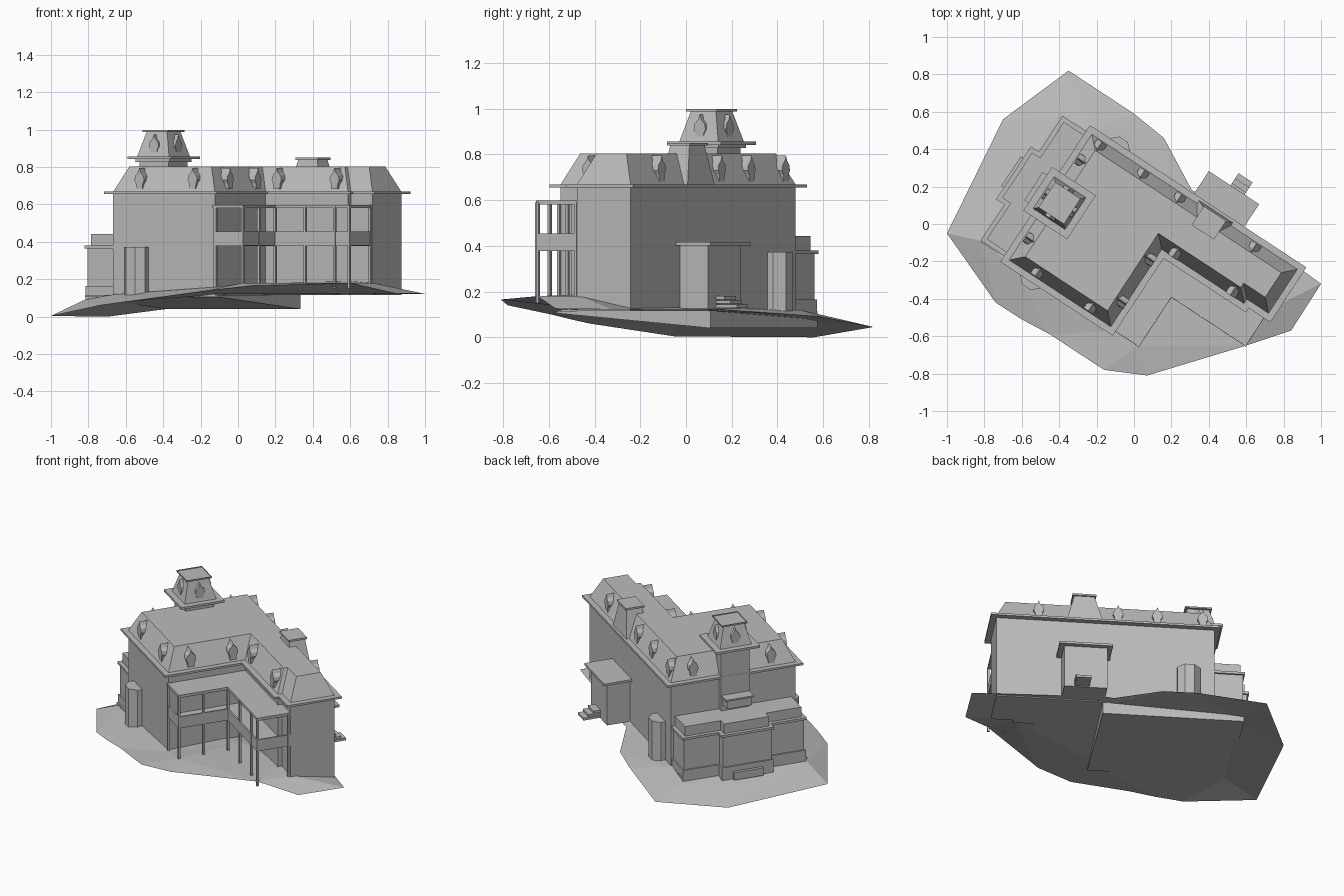
import bpy, bmesh, math
from mathutils import Vector
from mathutils.geometry import delaunay_2d_cdt

cube = bpy.data.objects.get("Cube")
if cube:
    bpy.data.objects.remove(cube, do_unlink=True)

TURN = math.radians(-33.3)      # the house stands turned on its plot

stone = bpy.data.materials.new("plain grey")
stone.use_nodes = True
stone.diffuse_color = (0.5, 0.5, 0.5, 1)
stone.node_tree.nodes["Principled BSDF"].inputs["Base Color"].default_value = (0.5, 0.5, 0.5, 1)


def finish(name, bm, turn=TURN):
    bmesh.ops.recalc_face_normals(bm, faces=bm.faces)
    mesh = bpy.data.meshes.new(name)
    bm.to_mesh(mesh)
    bm.free()
    mesh.materials.append(stone)
    obj = bpy.data.objects.new(name, mesh)
    obj.rotation_euler.z = turn
    bpy.context.collection.objects.link(obj)
    return obj


def rect(u0, u1, v0, v1):
    return [(u0, v0), (u1, v0), (u1, v1), (u0, v1)]


def square(u, v, h):
    return rect(u - h, u + h, v - h, v + h)


def offset(poly, d):
    """Grow a right-angled counter-clockwise outline by d."""
    out = []
    for i, p in enumerate(poly):
        p = Vector(p)
        a = (p - Vector(poly[i - 1])).normalized()
        b = (Vector(poly[(i + 1) % len(poly)]) - p).normalized()
        out.append((p.x + d * (a.y + b.y), p.y - d * (a.x + b.x)))
    return out


def loft(bm, low, high, z0, z1):
    """Solid between two outlines with the same number of corners."""
    a = [bm.verts.new((*p, z0)) for p in low]
    b = [bm.verts.new((*p, z1)) for p in high]
    n = len(a)
    for i in range(n):
        j = (i + 1) % n
        bm.faces.new((a[i], a[j], b[j], b[i]))
    bm.faces.new(a[::-1])
    return bm.faces.new(b)


def solid(name, poly, z0, z1, grow=0, top=None):
    bm = bmesh.new()
    loft(bm, offset(poly, grow), offset(poly, grow if top is None else top), z0, z1)
    return finish(name, bm)


# Main L-shaped house
house = [(-.452, -.527), (.198, -.527), (.198, -.032), (.725, -.032),
         (.725, -.004), (.863, -.004), (.863, .277), (-.452, .277)]
solid("house_walls", house, .115, .66)
solid("eaves", house, .655, .668, .035)
solid("mansard_roof", house, .668, .803, 0, -.062)

# Tower with its own small mansard
tc = (-.394, -.125)
solid("tower_shaft", square(*tc, .092), .1, .84)
solid("tower_trim", square(*tc, .108), .828, .842)
solid("tower_eaves", square(*tc, .14), .842, .856)
solid("tower_roof", square(*tc, .102), .856, .99, 0, -.037)
bm = bmesh.new()
cap = square(*tc, .081)
lid = loft(bm, cap, cap, .988, .998)
bmesh.ops.inset_individual(bm, faces=[lid], thickness=.022)
bmesh.ops.translate(bm, verts=lid.verts, vec=(0, 0, -.007))
finish("tower_cap", bm)
balcony = rect(-.55, -.48, -.205, -.045)
solid("tower_balcony", balcony, .48, .535)
solid("tower_balcony_rim", balcony, .535, .545, .01)

# Pointed dormer windows
DORMER = [(-.02, 0), (.02, 0), (.022, .03), (.031, .048), (.026, .072),
          (.008, .09), (0, .112), (-.008, .09), (-.026, .072), (-.031, .048), (-.022, .03)]


def dormer(bm, u, v, side, z, deep=.06):
    out = Vector((math.cos(side), math.sin(side), 0))
    along = Vector((-out.y, out.x, 0))
    base = Vector((u, v, z))
    ring = [bm.verts.new(base + along * w + Vector((0, 0, h))) for w, h in DORMER]
    face = bm.faces.new(ring)
    ext = bmesh.ops.extrude_face_region(bm, geom=[face])
    moved = [e for e in ext["geom"] if isinstance(e, bmesh.types.BMVert)]
    bmesh.ops.translate(bm, verts=moved, vec=-out * deep)


EAST, NORTH, WEST, SOUTH = 0, math.pi / 2, math.pi, -math.pi / 2
bm = bmesh.new()
for u in (-.383, -.109, .127, .606):
    dormer(bm, u, .272, NORTH, .682)
for u in (-.288, .052):
    dormer(bm, u, -.523, SOUTH, .682)
for u in (.27, .64):
    dormer(bm, u, -.036, SOUTH, .682)
for v in (-.381, -.11):
    dormer(bm, .202, v, EAST, .682)
for v in (.128, -.374):
    dormer(bm, -.446, v, WEST, .682)
for side in (EAST, NORTH, WEST, SOUTH):
    dormer(bm, tc[0] + .096 * math.cos(side), tc[1] + .096 * math.sin(side), side, .862, .05)
finish("dormer_windows", bm)

# Tapered chimney breaking through the back roof
bm = bmesh.new()
loft(bm, rect(.22, .44, .15, .297), rect(.27, .392, .175, .275), .66, .838)
finish("chimney", bm)
solid("chimney_cap", rect(.26, .403, .165, .285), .838, .85)

# Faceted bays at front and back
for name, v in (("front_bay", -.53), ("back_bay", .279)):
    bm = bmesh.new()
    ring = [(-.295 + .074 * math.cos(a), v + .074 * math.sin(a))
            for a in (math.radians(22.5 + 45 * i) for i in range(8))]
    loft(bm, ring, ring, .1, .372)
    finish(name, bm)

# Back entrance block with steps
entry = rect(.21, .47, .25, .425)
solid("entry_block", entry, .125, .402)
solid("entry_roof", entry, .402, .416, .031)
for i in range(3):
    solid("entry_step", rect(.318, .408, .42, .47 + .032 * i), .165 - .018 * i, .18 - .018 * i)

# Low side wing with a projecting centre
for name, part in (("side_wing", rect(-.613, -.43, -.5, .25)),
                   ("side_centre", rect(-.665, -.43, -.27, .02))):
    solid(name + "_plinth", part, .08, .165, .02)
    solid(name + "_walls", part, .16, .367, .012)
    solid(name + "_cornice", part, .365, .38, .024)
    solid(name + "_parapet", part, .38, .443)
solid("side_step", rect(-.705, -.6, -.22, -.03), .08, .13)

# Two-storey porch in the inner corner, running past the wing's end block
U, V, END, TIP = .378, -.214, .853, -.53
porch = [(.19, TIP), (U, TIP), (U, V), (END, V), (END, 0), (.19, 0)]
solid("porch_floor", porch, .378, .39)
solid("porch_roof", porch, .58, .598, .004)
line = [(.196, TIP), (U, TIP), (U, V), (END, V), (END, 0)]
bm = bmesh.new()
for (a, b), (c, d) in zip(line, line[1:]):
    box = rect(min(a, c) - .005, max(a, c) + .005, min(b, d) - .005, max(b, d) + .005)
    loft(bm, box, box, .38, .455)
finish("porch_railing", bm)
bm = bmesh.new()
for u, v in [(.204, TIP), (U, TIP), (U, (TIP + V) / 2), (U, V),
             (.57, V), (.76, V), (END, V), (END, -.014)]:
    box = square(u, v, .007)
    loft(bm, box, box, .15, .59)
finish("porch_posts", bm)

# Foundation under the main block, deeper towards the back
bm = bmesh.new()
base = rect(-.632, .22, -.53, .272)
loft(bm, base, base, .04, .115)
for w in bm.verts:
    if w.co.z < .05 and w.co.y < 0:
        w.co.z = .105
finish("foundation", bm)

# Sloping ground as a thin shell: rim points are x, y, height
RIM = [(-1, -.05, .004), (-.74, -.42, .06), (-.6, -.51, .08), (-.45, -.59, .1),
       (-.16, -.78, .14), (.07, -.81, .165), (.6, -.65, .18), (.84, -.57, .125),
       (1, -.32, .122), (.34, .165, .122), (.31, .18, .12), (.16, .46, .1),
       (0, .59, .09), (-.35, .82, .045), (-.7, .56, 0)]
KNOLL = [(-.82, -.09, .09), (-.4, .58, .09), (-.66, -.22, .12), (-.23, .5, .12), (-.1, -.57, .16),
         (.02, -.65, .18), (.2, -.25, .18), (.6, -.4, .19), (.72, -.46, .18), (.86, -.25, .13), (.2, .2, .125)]
HOLLOW = [(-.75, -.05, .06), (-.38, .5, .08), (-.1, -.5, .12), (.6, -.4, .12), (.3, .1, .115)]
n = len(RIM)
loop = [(i, (i + 1) % n) for i in range(n)]

bm = bmesh.new()
for inner in (KNOLL, HOLLOW):
    points = RIM + inner
    co, _, tris, orig, _, _ = delaunay_2d_cdt([Vector(p[:2]) for p in points], loop, [], 1, 1e-5)
    verts = [bm.verts.new((c.x, c.y, points[o[0]][2])) for c, o in zip(co, orig)]
    for t in tris:
        bm.faces.new([verts[i] for i in t])
bmesh.ops.remove_doubles(bm, verts=bm.verts, dist=.0005)
finish("ground", bm, 0)
